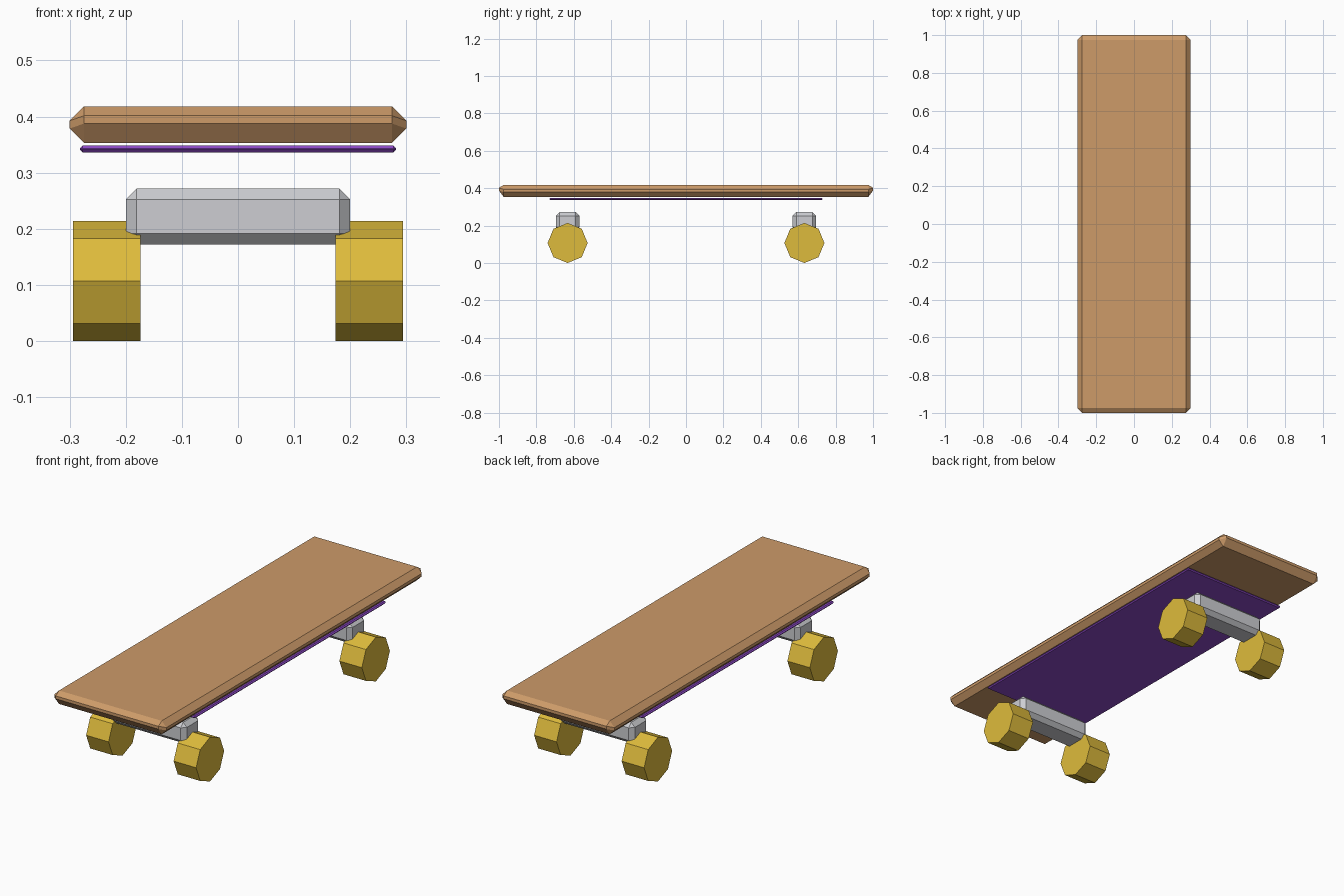
import bpy
import bmesh
import math
from mathutils import Matrix

default = bpy.data.objects.get("Cube")
if default:
    bpy.data.objects.remove(default, do_unlink=True)


def material(name, rgb):
    """Flat material from a display colour in 0-255."""
    colour = [(c / 255 / 12.92) if c < 11 else ((c / 255 + 0.055) / 1.055) ** 2.4 for c in rgb] + [1]
    mat = bpy.data.materials.new(name)
    mat.use_nodes = True
    mat.diffuse_color = colour
    mat.node_tree.nodes["Principled BSDF"].inputs["Base Color"].default_value = colour
    return mat


wood = material("wood", (205, 155, 105))
purple = material("purple", (142, 74, 200))
metal = material("light_metal", (205, 206, 210))
yellow = material("yellow", (222, 187, 60))


def add_object(name, bm, mat, location):
    mesh = bpy.data.meshes.new(name)
    bmesh.ops.recalc_face_normals(bm, faces=bm.faces)
    bm.to_mesh(mesh)
    bm.free()
    mesh.materials.append(mat)
    obj = bpy.data.objects.new(name, mesh)
    obj.location = location
    bpy.context.collection.objects.link(obj)
    return obj


def chamfered_box(size, chamfer):
    bm = bmesh.new()
    bmesh.ops.create_cube(bm, size=1)
    bmesh.ops.scale(bm, vec=size, verts=bm.verts)
    bmesh.ops.bevel(bm, geom=bm.edges[:], offset=chamfer, segments=1,
                    profile=0.5, affect='EDGES')
    return bm


# Deck, with the end edges lifted slightly
deck = chamfered_box((0.6, 2, 0.065), 0.0255)
for v in deck.verts:
    if abs(v.co.y) > 0.99:
        v.co.z += 0.009
add_object("deck", deck, wood, (0, 0, 0.3855))

# Thin panel under the deck
add_object("under_panel", chamfered_box((0.564, 1.46, 0.012), 0.005), purple, (0, 0, 0.342))

# Trucks and wheels at both ends
for end, y in (("front", -0.633), ("back", 0.633)):
    add_object(end + "_truck", chamfered_box((0.4, 0.126, 0.1), 0.0195), metal, (0, y, 0.222))
    for side, x in (("left", 0.234), ("right", -0.234)):
        wheel = bmesh.new()
        bmesh.ops.create_cone(wheel, cap_ends=True, segments=8, radius1=0.107,
                              radius2=0.107, depth=0.12,
                              matrix=Matrix.Rotation(math.pi / 2, 4, 'Y'))
        add_object(f"{end}_{side}_wheel", wheel, yellow, (x, y, 0.107))
